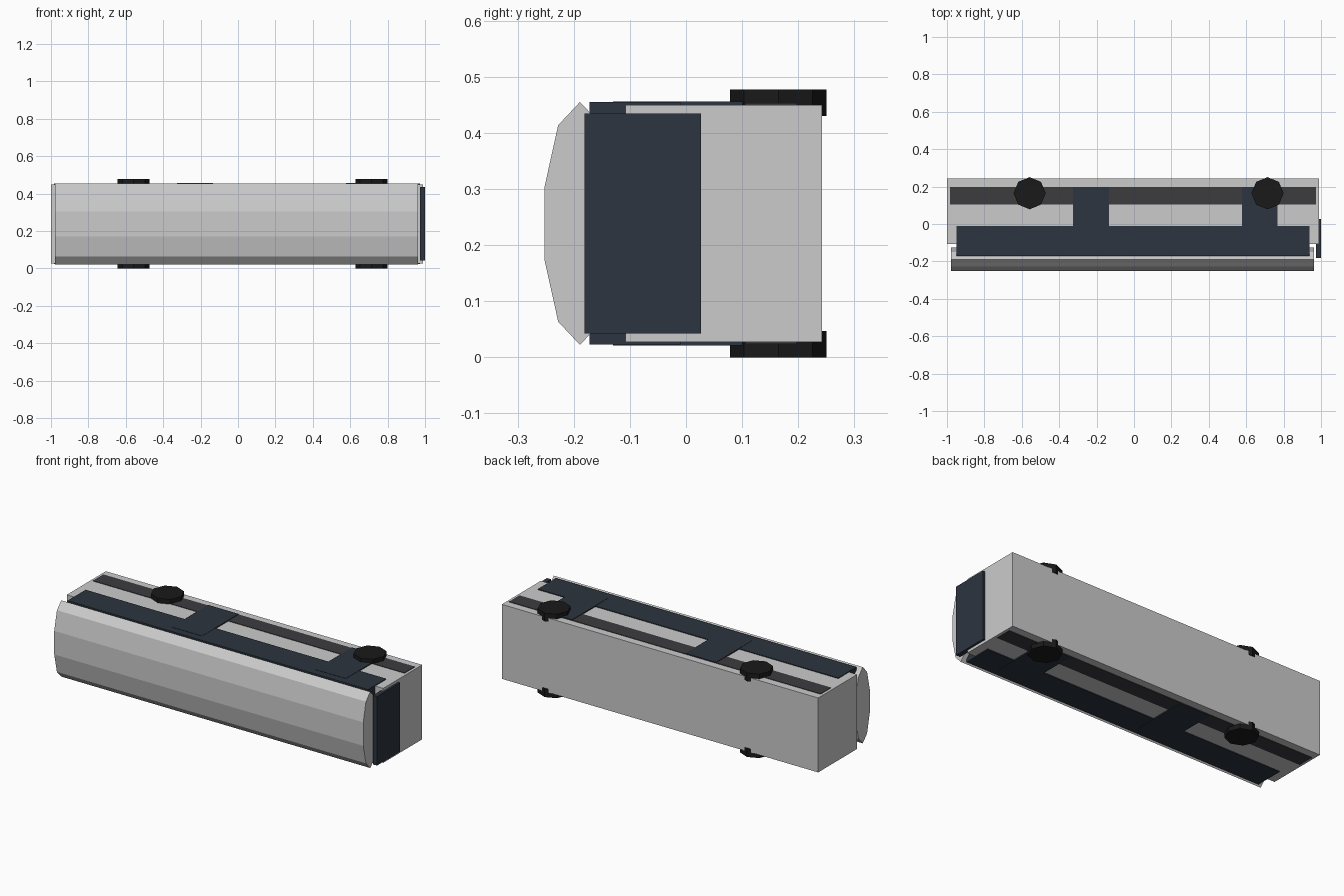
import bpy, math
from mathutils import Matrix, Vector

if "Cube" in bpy.data.objects:
    bpy.data.objects.remove(bpy.data.objects["Cube"])

ZC = 0.2385  # centre height of the bus, which lies on its side


def material(name, rgb):
    m = bpy.data.materials.new(name)
    m.diffuse_color = (*rgb, 1)
    m.use_nodes = True
    m.node_tree.nodes["Principled BSDF"].inputs["Base Color"].default_value = m.diffuse_color
    return m


glass = material("dark_glass", (0.025, 0.035, 0.05))
trim = material("dark_grey", (0.045, 0.045, 0.05))
rubber = material("rubber", (0.01, 0.01, 0.01))


def finish(name, mat):
    ob = bpy.context.object
    ob.name = name
    if mat:
        ob.data.materials.append(mat)
    return ob


def box(name, x, y, half_z, mat=None):
    """Box spanning x and y ranges, symmetric about the centre height."""
    bpy.ops.mesh.primitive_cube_add(size=1)
    ob = finish(name, mat)
    size = Vector((x[1] - x[0], y[1] - y[0], 2 * half_z, 1))
    mid = Vector((sum(x) / 2, sum(y) / 2, ZC))
    ob.data.transform(Matrix.Translation(mid) @ Matrix.Diagonal(size))
    return ob


# main body shell
box("body", (-1.0, 0.988), (-0.108, 0.242), 0.2115)

# window band running through the body
box("window_band", (-0.95, 0.938), (-0.172, -0.01), 0.216, glass)

# windscreen at the nose
box("windscreen", (0.974, 1.0), (-0.181, 0.027), 0.196, glass)

# lower side stripes
box("side_stripe", (-0.985, 0.973), (0.105, 0.198), 0.2145, trim)

# passenger doors
for name, x in (("middle_door", (-0.327, -0.135)), ("front_door", (0.577, 0.768))):
    box(name, x, (-0.13, 0.198), 0.2175, glass)

# roof: squashed ten-sided cylinder along the length
bpy.ops.mesh.primitive_cylinder_add(vertices=10, radius=1, depth=1.942)
roof = finish("roof", None)
roof.data.transform(Matrix.Translation((-0.0075, -0.189, ZC))
                    @ Matrix.Diagonal((1, 0.066, 0.2165, 1))
                    @ Matrix.Rotation(math.pi / 2, 4, 'Y')
                    @ Matrix.Rotation(math.pi / 2, 4, 'Z'))
# keep the flat facet of the decagon facing the roof side
roof.data.transform(Matrix.Translation((0, 0, 0)))
ys = [v.co.y for v in roof.data.vertices]
if min(ys) < -0.2545:
    # a vertex points outward instead: turn by one half facet
    c = Matrix.Translation((0, -0.189, ZC)) @ Matrix.Diagonal((1, 0.066, 0.2165, 1))
    roof.data.transform(c @ Matrix.Rotation(math.pi / 10, 4, 'X') @ c.inverted())

# wheels
for end, x in (("rear", -0.558), ("front", 0.714)):
    for side, z in (("lower", 0.0235), ("upper", 2 * ZC - 0.0235)):
        bpy.ops.mesh.primitive_cylinder_add(vertices=8, radius=0.086, depth=0.047,
                                            location=(x, 0.1645, z))
        finish(f"{end}_{side}_wheel", rubber)
